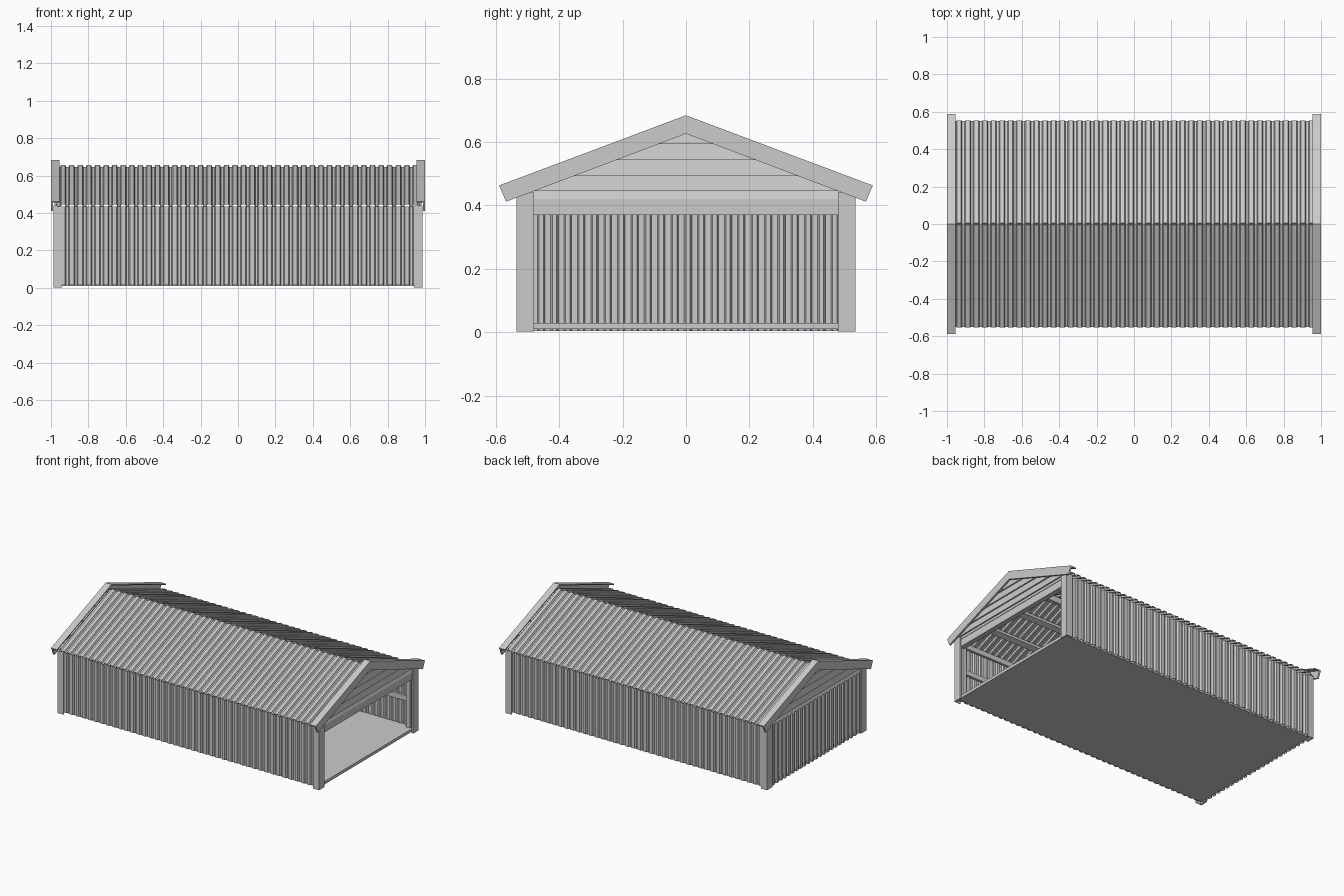
import bpy, bmesh
from mathutils import Vector

cube = bpy.data.objects.get("Cube")
if cube:
    bpy.data.objects.remove(cube, do_unlink=True)

GREY = (0.6, 0.6, 0.6, 1.0)
mat = bpy.data.materials.new("sheet grey")
mat.use_nodes = True
mat.diffuse_color = GREY
mat.node_tree.nodes["Principled BSDF"].inputs["Base Color"].default_value = GREY

SLOPE = 0.385
ENDS = (("left", 1), ("right", -1))
SIDES = (("front", -1), ("back", 1))


def finish(name, bm):
    bmesh.ops.recalc_face_normals(bm, faces=bm.faces)
    mesh = bpy.data.meshes.new(name)
    bm.to_mesh(mesh)
    bm.free()
    mesh.materials.append(mat)
    obj = bpy.data.objects.new(name, mesh)
    bpy.context.scene.collection.objects.link(obj)
    return obj


def loft(name, ring_a, ring_b):
    """Closed solid between two matching outlines."""
    bm = bmesh.new()
    a = [bm.verts.new(p) for p in ring_a]
    b = [bm.verts.new(p) for p in ring_b]
    bm.faces.new(a)
    bm.faces.new(b)
    for i in range(len(a)):
        j = (i + 1) % len(a)
        bm.faces.new((a[i], a[j], b[j], b[i]))
    return finish(name, bm)


def prism(name, x0, x1, outline):
    """Outline in y, z extruded along x."""
    return loft(name, [(x0, y, z) for y, z in outline],
                [(x1, y, z) for y, z in outline])


def box(name, x0, x1, y0, y1, z0, z1):
    return prism(name, x0, x1, [(y0, z0), (y1, z0), (y1, z1), (y0, z1)])


def corrugated(name, start, along, up, out, ribs, depth):
    """Trapezoid-ribbed sheet: ribs repeat along one edge and run up the other."""
    start, along, up, out = map(Vector, (start, along, up, out))
    bm = bmesh.new()
    rows = []
    for i in range(ribs):
        for t, h in ((0, 0), (0.3, 0), (0.42, 1), (0.88, 1)):
            p = start + along * ((i + t) / ribs) + out * (h * depth)
            rows.append((bm.verts.new(p), bm.verts.new(p + up)))
    p = start + along
    rows.append((bm.verts.new(p), bm.verts.new(p + up)))
    for (a, b), (c, d) in zip(rows, rows[1:]):
        bm.faces.new((a, c, d, b))
    obj = finish(name, bm)
    solid = obj.modifiers.new("thickness", "SOLIDIFY")
    solid.thickness = 0.002
    solid.offset = 0
    return obj


# Floor and the ribbed cladding
box("floor", -0.97, 0.975, -0.515, 0.515, 0.01, 0.03)
for side, s in SIDES:
    corrugated(side + "_wall", (-0.965, s * 0.516, 0.015), (1.93, 0, 0),
               (0, 0, 0.42), (0, s, 0), 42, 0.013)
    corrugated(side + "_roof", (-0.965, s * 0.55, 0.646 - SLOPE * 0.55), (1.93, 0, 0),
               (0, -s * 0.55, SLOPE * 0.55), Vector((0, s * SLOPE, 1)).normalized(), 42, 0.012)
corrugated("end_wall", (-0.965, -0.505, 0.004), (0, 1.01, 0), (0, 0, 0.426),
           (-1, 0, 0), 24, 0.013)

# Angled corner posts
for end, e in ENDS:
    for side, s in SIDES:
        xo, xi, xt = e * 0.987, e * 0.942, e * 0.975
        yo, yi, yt = s * 0.535, s * 0.479, s * 0.531
        corner = [(xo, yo), (xi, yo), (xi, yt), (xt, yt), (xt, yi), (xo, yi)]
        loft(f"{end}_{side}_corner_post", [(x, y, 0.002) for x, y in corner],
             [(x, y, 0.44) for x, y in corner])

# Gable ends: fascia, flashing, overlapping boards
for end, e in ENDS:
    for side, s in SIDES:
        prism(f"{end}_{side}_fascia", e * 0.988, e, [
            (0, 0.682), (s * 0.588, 0.461), (s * 0.567, 0.412), (0, 0.626)])
        prism(f"{end}_{side}_flashing", e * 0.955, e, [
            (0, 0.684), (s * 0.589, 0.463), (s * 0.586, 0.457), (0, 0.677)])
    levels = (0.42, 0.445, 0.493, 0.543, 0.593, 0.645)
    for n, (z0, z1) in enumerate(zip(levels, levels[1:])):
        w0, w1 = (min(0.52, (0.65 - z) / 0.385) for z in (z0, z1))
        outer = [(e * 0.983, -w0, z0), (e * 0.983, w0, z0),
                 (e * 0.974, w1, z1), (e * 0.974, -w1, z1)]
        loft(f"{end}_gable_board_{n + 1}", outer,
             [(e * 0.968, y, z) for _, y, z in outer])
box("door_lintel", 0.945, 0.98, -0.5, 0.5, 0.37, 0.42)

# Inner frame: rails, purlins, ridge beam, posts
for side, s in SIDES:
    for n, z in enumerate((0.2, 0.385)):
        box(f"{side}_rail_{n + 1}", -0.96, 0.94, s * 0.497, s * 0.513, z, z + 0.035)
    for n, y in enumerate((0.17, 0.35)):
        z = 0.642 - SLOPE * y
        prism(f"{side}_purlin_{n + 1}", -0.96, 0.96, [
            (s * y, z), (s * (y + 0.035), z - 0.035 * SLOPE),
            (s * (y + 0.03), z - 0.035), (s * (y - 0.005), z - 0.022)])
    for n, x in enumerate((-0.94, -0.31, 0.31, 0.945)):
        box(f"{side}_inner_post_{n + 1}", x - 0.015, x + 0.015,
            s * 0.485, s * 0.513, 0.03, 0.43)
box("ridge_beam", -0.96, 0.96, -0.012, 0.012, 0.595, 0.635)
box("end_rail", -0.962, -0.945, -0.5, 0.5, 0.385, 0.42)
